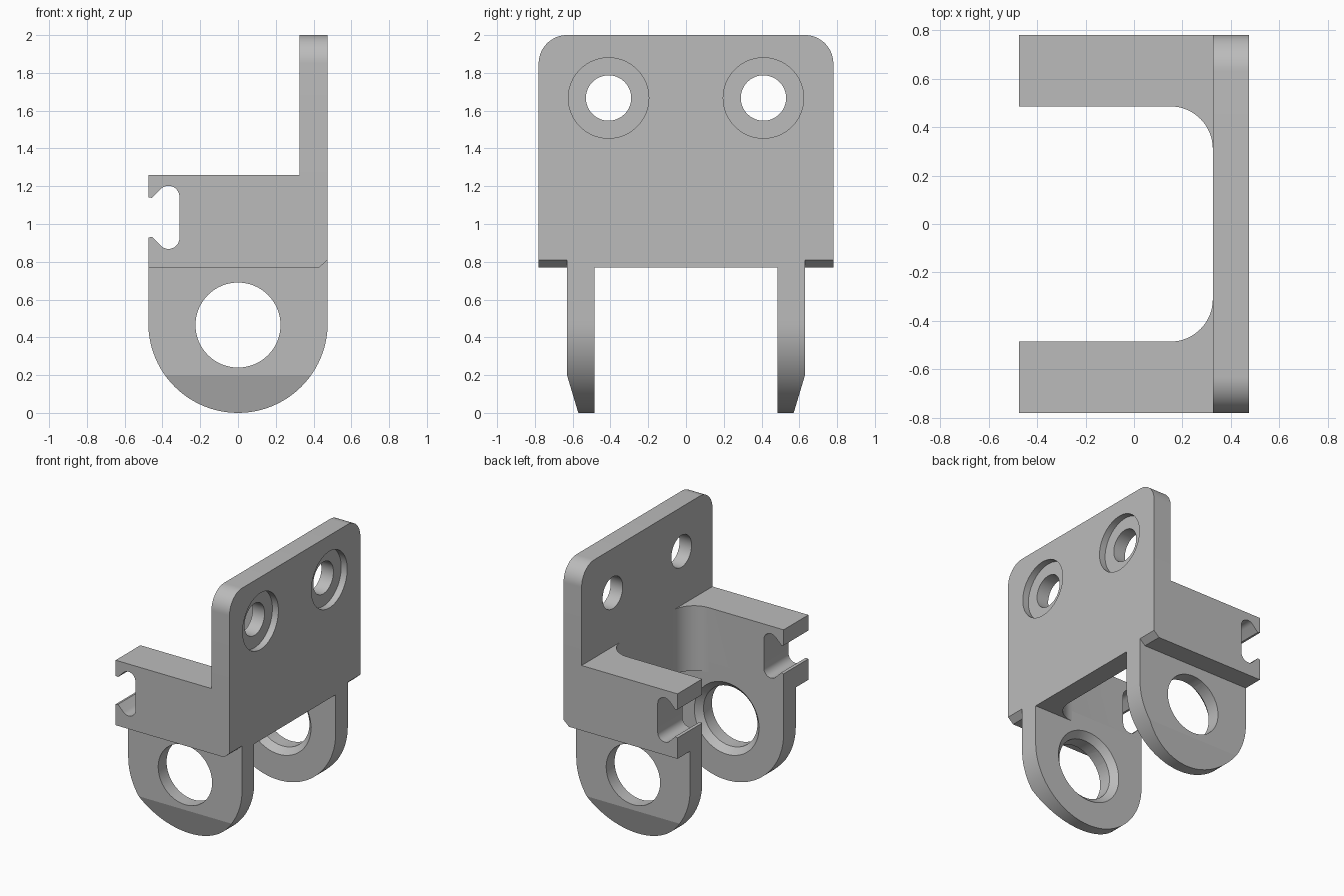
import bpy, bmesh
from math import sin, cos, radians, pi
from mathutils import Matrix, Vector

cube = bpy.data.objects.get("Cube")
if cube:
    bpy.data.objects.remove(cube)

steel = bpy.data.materials.new("plain grey")
steel.use_nodes = True
grey = (0.5, 0.5, 0.5, 1)
steel.diffuse_color = grey
steel.node_tree.nodes["Principled BSDF"].inputs["Base Color"].default_value = grey


def arc(cx, cy, r, start, end, steps=16):
    angles = [radians(start + (end - start) * i / steps) for i in range(steps + 1)]
    return [(cx + r * cos(a), cy + r * sin(a)) for a in angles]


def finish(bm, name):
    bmesh.ops.recalc_face_normals(bm, faces=bm.faces)
    mesh = bpy.data.meshes.new(name)
    bm.to_mesh(mesh)
    bm.free()
    obj = bpy.data.objects.new(name, mesh)
    bpy.context.collection.objects.link(obj)
    mesh.materials.append(steel)
    return obj


def prism(name, outline, axis, low, high):
    """Extrude a 2D outline along x, y or z."""
    place = {"x": lambda u, v, w: (w, u, v),
             "y": lambda u, v, w: (u, w, v),
             "z": lambda u, v, w: (u, v, w)}[axis]
    bm = bmesh.new()
    face = bm.faces.new([bm.verts.new(place(u, v, low)) for u, v in outline])
    grown = bmesh.ops.extrude_face_region(bm, geom=[face])["geom"]
    shift = Vector(place(0, 0, high - low))
    bmesh.ops.translate(bm, vec=shift,
                        verts=[g for g in grown if isinstance(g, bmesh.types.BMVert)])
    return finish(bm, name)


def round_cutter(name, axis, r1, r2, centre, depth):
    """Cylinder or cone whose r1 end points to the negative axis side."""
    turn = Matrix.Rotation(pi / 2, 4, "Y") if axis == "x" else Matrix.Rotation(-pi / 2, 4, "X")
    bm = bmesh.new()
    bmesh.ops.create_cone(bm, cap_ends=True, segments=64, radius1=r1, radius2=r2,
                          depth=depth, matrix=Matrix.Translation(centre) @ turn)
    return finish(bm, name)


def combine(target, tool, operation):
    mod = target.modifiers.new(operation.lower(), "BOOLEAN")
    mod.object, mod.operation, mod.solver = tool, operation, "EXACT"
    bpy.context.view_layer.objects.active = target
    bpy.ops.object.modifier_apply(modifier=mod.name)
    bpy.data.objects.remove(tool)


HALF, WIDE, INNER, EAR = 0.475, 0.78, 0.485, 0.63
PLATE, BASE, ARM_TOP = 0.325, 0.77, 1.26

# U-shaped arms with filleted inner corners
fillet = 0.175
u_shape = [(-HALF, -WIDE), (HALF, -WIDE), (HALF, WIDE), (-HALF, WIDE), (-HALF, INNER)]
u_shape += arc(PLATE - fillet, INNER - fillet, fillet, 90, 0)
u_shape += arc(PLATE - fillet, fillet - INNER, fillet, 0, -90) + [(-HALF, -INNER)]
bracket = prism("bracket", u_shape, "z", BASE, ARM_TOP)

# Mounting plate with rounded top corners
corner = 0.15
outline = [(-WIDE, BASE), (WIDE, BASE)]
outline += arc(WIDE - corner, 2 - corner, corner, 0, 90)
outline += arc(corner - WIDE, 2 - corner, corner, 90, 180)
combine(bracket, prism("plate", outline, "x", PLATE, HALF), "UNION")

for s in (-1, 1):
    # Small bevel under the outer end of each arm
    bevel = [(0.43, BASE), (0.41, 0.75), (0.5, 0.75), (0.5, 0.835), (HALF, 0.81)]
    lo, hi = sorted((s * EAR, s * 0.9))
    combine(bracket, prism("bevel_cutter", bevel, "y", lo, hi), "DIFFERENCE")

    # Rounded ear with tapered tip and countersunk hole
    shape = arc(0, HALF, HALF, 180, 360, 48) + [(HALF, 0.85), (-HALF, 0.85)]
    lo, hi = sorted((s * INNER, s * EAR))
    ear = prism("ear", shape, "y", lo, hi)
    taper = [(s * EAR, 0.2), (s * 0.555, -0.05), (s * 0.7, -0.05), (s * 0.7, 0.2)]
    combine(ear, prism("taper_cutter", taper, "x", -0.6, 0.6), "DIFFERENCE")
    centre = (0, s * 0.55, 0.465)
    combine(ear, round_cutter("hole_cutter", "y", 0.225, 0.225, centre, 0.4), "DIFFERENCE")
    radii = (0.28, 0.22) if s > 0 else (0.22, 0.28)
    sink = round_cutter("sink_cutter", "y", *radii, (0, s * 0.505, 0.465), 0.06)
    combine(ear, sink, "DIFFERENCE")
    combine(bracket, ear, "UNION")

    # Screw hole and counterbore in the plate
    for radius, x, depth in ((0.12, 0.4, 0.4), (0.213, 0.475, 0.1)):
        hole = round_cutter("screw_cutter", "x", radius, radius, (x, s * 0.41, 1.667), depth)
        combine(bracket, hole, "DIFFERENCE")

# Snap slot through the free ends of both arms
mid, r = 1.035, 0.058
upper = [(-0.55, 0.107), (-0.475, 0.107), (-0.455, 0.103)]
upper += arc(-0.368, 0.167 - r, r, 135, 0, 12)
slot = [(x, mid + z) for x, z in upper] + [(x, mid - z) for x, z in reversed(upper)]
combine(bracket, prism("slot_cutter", slot, "y", -1, 1), "DIFFERENCE")

# Smooth curved walls, crisp edges
bpy.ops.object.select_all(action="DESELECT")
bracket.select_set(True)
bpy.context.view_layer.objects.active = bracket
bpy.ops.object.shade_smooth_by_angle(angle=radians(12))
